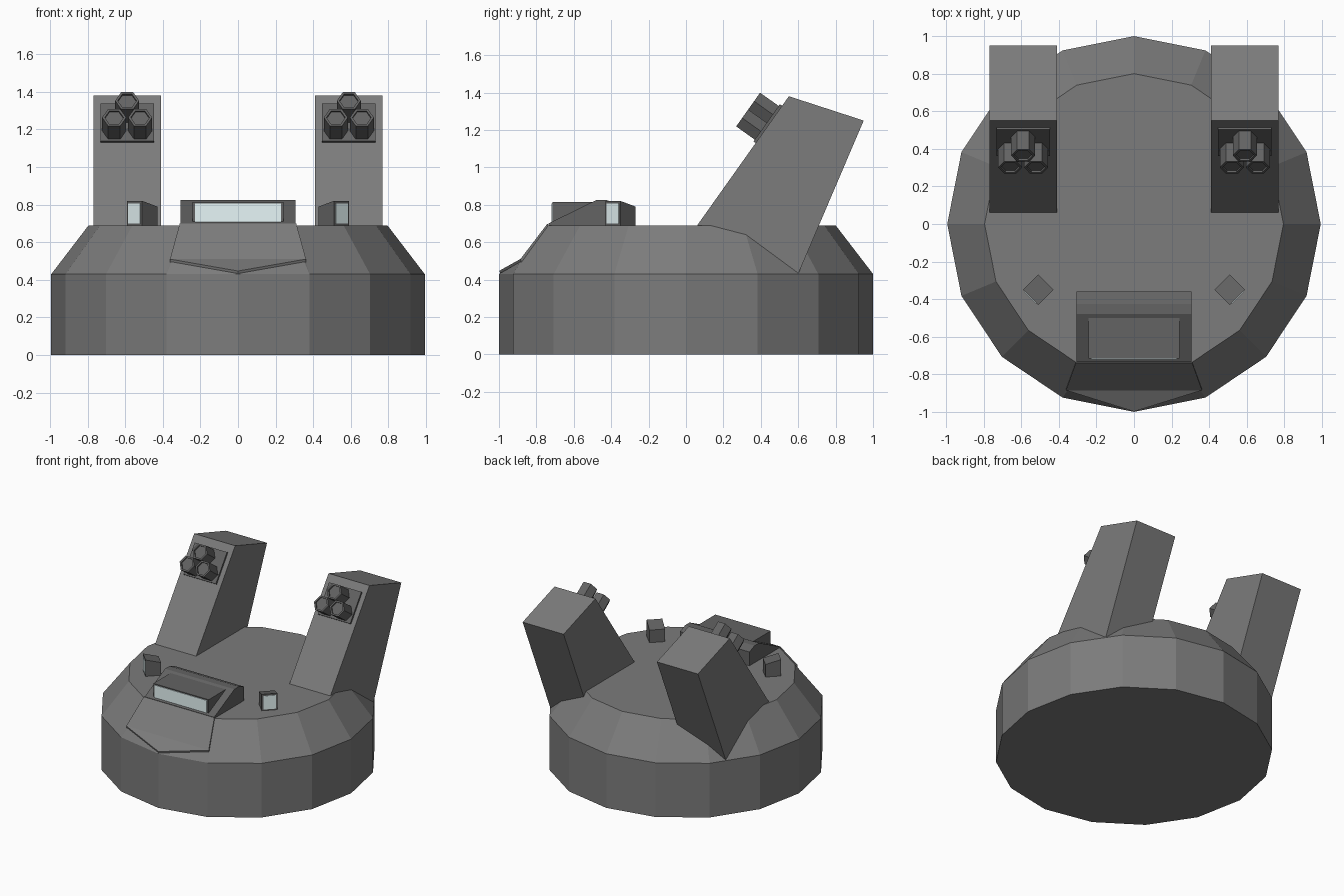
import bpy, bmesh
from math import cos, sin, pi
from mathutils import Matrix, Vector

if "Cube" in bpy.data.objects:
    bpy.data.objects.remove(bpy.data.objects["Cube"])

COLORS = {"hull_grey": (0.2, 0.2, 0.2, 1), "dark_grey": (0.125, 0.125, 0.125, 1),
          "glass": (0.8, 0.93, 0.94, 1)}


def build(name, verts, faces, color, matrix=None):
    mesh = bpy.data.meshes.new(name)
    mesh.from_pydata([tuple(matrix @ Vector(v)) if matrix else v for v in verts], [], faces)
    bm = bmesh.new()
    bm.from_mesh(mesh)
    bmesh.ops.recalc_face_normals(bm, faces=bm.faces)
    bm.to_mesh(mesh)
    bm.free()
    mat = bpy.data.materials.get(color) or bpy.data.materials.new(color)
    mat.diffuse_color = COLORS[color]
    mat.use_nodes = True
    mat.node_tree.nodes["Principled BSDF"].inputs["Base Color"].default_value = mat.diffuse_color
    mesh.materials.append(mat)
    obj = bpy.data.objects.new(name, mesh)
    bpy.context.collection.objects.link(obj)
    return obj


def loft(name, rings, color, matrix=None):
    """Skin equal-length rings of points and cap both ends."""
    n = len(rings[0])
    verts = [p for r in rings for p in r]
    faces = [(k * n + i, k * n + (i + 1) % n, (k + 1) * n + (i + 1) % n, (k + 1) * n + i)
             for k in range(len(rings) - 1) for i in range(n)]
    faces += [tuple(range(n)), tuple(range(len(verts) - n, len(verts)))]
    return build(name, verts, faces, color, matrix)


def prism(name, yz, x0, x1, color, matrix=None):
    return loft(name, [[(x, y, z) for y, z in yz] for x in (x0, x1)], color, matrix)


def rect(a0, a1, b0, b1):
    return [(a0, b0), (a1, b0), (a1, b1), (a0, b1)]


def ring(r, z, n):
    return [(r * cos(2 * pi * i / n), r * sin(2 * pi * i / n), z) for i in range(n)]


# Sixteen-sided hull with a bevelled shoulder, cut flat at the front with a small ledge
shoulder, deck = ring(1, 0.43, 16), ring(0.8, 0.69, 16)
deck[12] = (0, deck[11][1], 0.69)
verts = ring(1, 0, 16) + shoulder + deck + [(-0.355, -0.885, 0.495), (0.355, -0.885, 0.495)]
faces = [tuple(range(16)), tuple(range(32, 48))]
for k in (0, 16):
    for i in range(16):
        j = (i + 1) % 16
        if k == 0 or i not in (11, 12):
            faces.append((k + i, k + j, k + 16 + j, k + 16 + i))
faces += [(43, 44, 45, 49, 48), (48, 49, 28), (27, 43, 48), (29, 45, 49),
          (27, 48, 28), (29, 49, 28)]
build("hull", [(x * 0.994, y, z) for x, y, z in verts], faces, "hull_grey")

# Folded nose plate covering the flat cut
outline = [(-0.31, -0.74, 0.70), (0.31, -0.74, 0.70), (0.362, -0.885, 0.51),
           (0, -0.998, 0.447), (-0.362, -0.885, 0.51)]
under = [(x, y + 0.005, z - 0.018) for x, y, z in outline]
build("nose_plate", outline + under,
      [(0, 1, 2, 4), (4, 2, 3), (5, 6, 7, 9), (9, 7, 8)]
      + [(i, (i + 1) % 5, 5 + (i + 1) % 5, 5 + i) for i in range(5)], "hull_grey")

# Cockpit: wedge housing, window box and glass
prism("cockpit_housing", [(-0.735, 0.685), (-0.735, 0.70), (-0.48, 0.825), (-0.425, 0.825),
                          (-0.36, 0.80), (-0.36, 0.685)], -0.305, 0.305, "dark_grey")
prism("window_box", rect(-0.715, -0.45, 0.68, 0.815), -0.243, 0.243, "dark_grey")
prism("window_glass", rect(-0.72, -0.71, 0.70, 0.807), -0.228, 0.228, "glass")

for s, side in ((-1, "left"), (1, "right")):
    # Leaning tower
    prism(side + "_tower", [(0.06, 0.69), (0.55, 1.38), (0.95, 1.25), (0.60, 0.43)],
          s * 0.41, s * 0.77, "hull_grey")

    # Local frame on the tower's sloped front: x across, y up the slope, z outwards
    frame = Matrix(((1, 0, 0, s * 0.59), (0, 0.579, -0.815, 0.443),
                    (0, 0.815, 0.579, 1.23), (0, 0, 0, 1)))
    prism(side + "_mount_plate", rect(-0.122, 0.122, -0.01, 0.014), -0.142, 0.142,
          "dark_grey", frame)

    # Three hexagonal launch tubes with shallow recessed ends
    profile = [(0.064, 0), (0.064, 0.136), (0.05, 0.136), (0.05, 0.124)]
    for i, (u, v) in enumerate(((0, 0.055), (-0.069, -0.055), (0.069, -0.055))):
        loft(f"{side}_tube_{i + 1}", [ring(r, z, 6) for r, z in profile], "dark_grey",
             frame @ Matrix.Translation((u, v, 0)))

    # Sensor block turned outwards, top falling to the rear, with a glass face
    turn = Matrix.Translation((s * 0.51, -0.35, 0)) @ Matrix.Rotation(s * pi / 4, 4, "Z")
    h = 0.057
    prism(side + "_sensor", [(-h, 0.685), (-h, 0.82), (h, 0.79), (h, 0.685)], -h, h,
          "dark_grey", turn)
    prism(side + "_sensor_glass", rect(-h - 0.003, -h + 0.01, 0.70, 0.807),
          -0.045, 0.045, "glass", turn)
